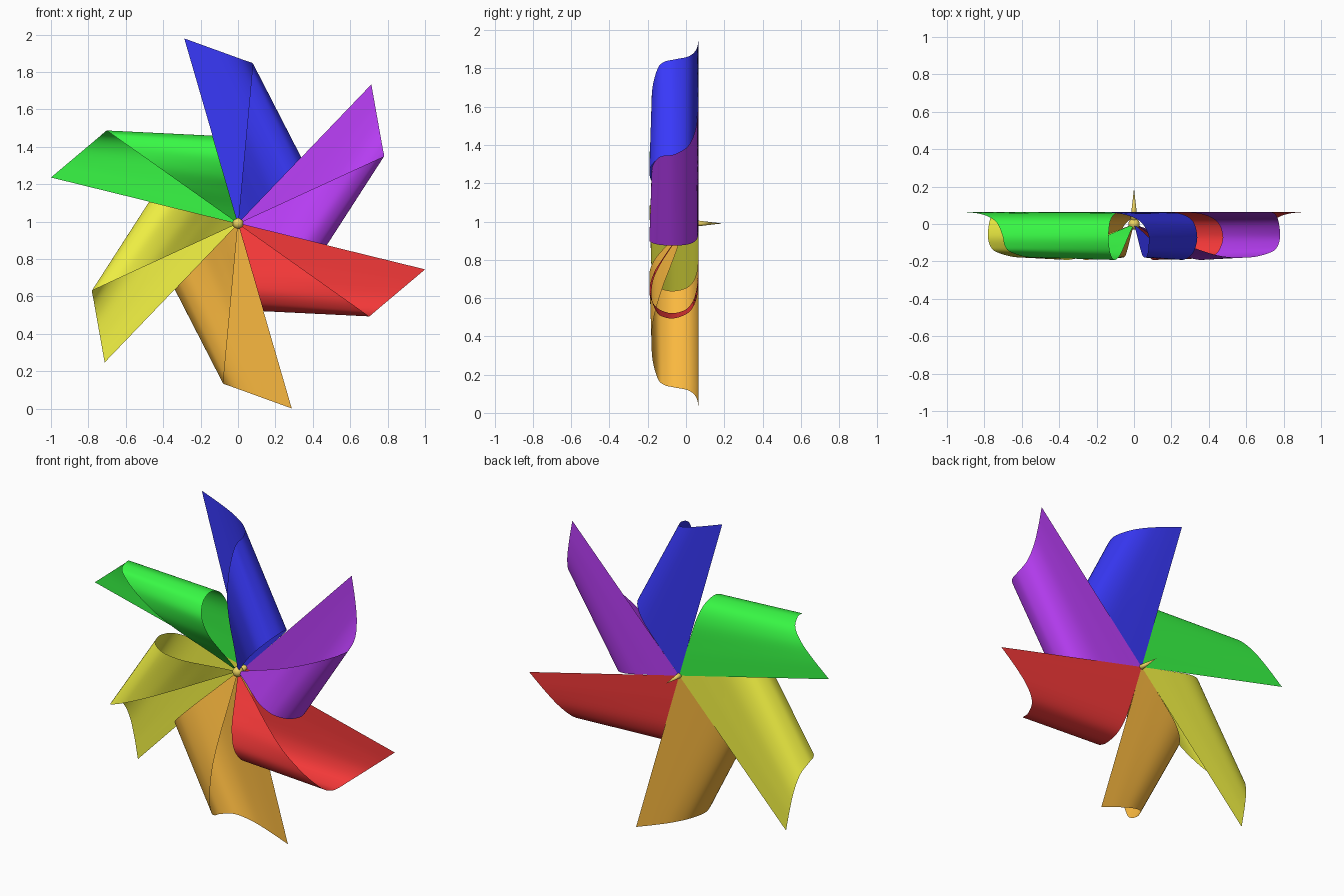
import bpy, bmesh, math
from mathutils import Vector, Matrix

if "Cube" in bpy.data.objects:
    bpy.data.objects.remove(bpy.data.objects["Cube"])

HUB_Z = 0.99
R = 1.03


def paint(obj, name, color):
    mat = bpy.data.materials.new(name)
    mat.diffuse_color = (*color, 1)
    mat.use_nodes = True
    mat.node_tree.nodes["Principled BSDF"].inputs["Base Color"].default_value = mat.diffuse_color
    obj.data.materials.append(mat)


def spline(pts, per=6):
    # Catmull-Rom through the points
    p = [2 * pts[0] - pts[1]] + pts + [2 * pts[-1] - pts[-2]]
    out = []
    for i in range(1, len(p) - 2):
        a, b, c, d = p[i - 1:i + 3]
        for k in range(per):
            t = k / per
            out.append(0.5 * (2 * b + (c - a) * t + (2 * a - 5 * b + 4 * c - d) * t * t
                              + (3 * b - a - 3 * c + d) * t ** 3))
    return out + [pts[-1]]


def finish(bm, name):
    mesh = bpy.data.meshes.new(name)
    bm.to_mesh(mesh)
    bm.free()
    for f in mesh.polygons:
        f.use_smooth = True
    obj = bpy.data.objects.new(name, mesh)
    bpy.context.collection.objects.link(obj)
    return obj


def polar(r, deg):
    return Vector((r * math.cos(math.radians(deg)), 0, r * math.sin(math.radians(deg))))


# Edge curves of one curled sheet, its tip pointing along +x
tip, corner, fold = polar(R, 0), polar(0.86, -21.5), polar(1, -60)
Y = Vector((0, 1, 0))
outer = [tip.lerp(corner, f) + Y * y for f, y in
         [(0, .065), (.35, .063), (.65, .05), (.88, .012), (.995, -.06)]]
outer += [corner * g + Y * y for g, y in
          [(.985, -.115), (.94, -.15), (.8, -.178), (.6, -.172), (.4, -.125), (.2, -.06), (0, 0)]]
inner = [fold * r + Y * y for r, y in
         [(0, .065), (.2, .064), (.36, .055), (.455, .015), (.488, -.06), (.475, -.125),
          (.44, -.168), (.37, -.192), (.27, -.168), (.18, -.115), (.09, -.055), (0, 0)]]
outer, inner = spline(outer), spline(inner)


def blade(name, angle, color):
    bm = bmesh.new()
    n = 12
    rows = [[bm.verts.new(a.lerp(b, k / n)) for k in range(n + 1)]
            for a, b in zip(inner, outer)]
    for r0, r1 in zip(rows, rows[1:]):
        for k in range(n):
            bm.faces.new((r0[k], r0[k + 1], r1[k + 1], r1[k]))
    # all rows meet at the front of the hub
    bmesh.ops.remove_doubles(bm, verts=bm.verts, dist=1e-5)
    bmesh.ops.recalc_face_normals(bm, faces=bm.faces)
    bm.transform(Matrix.Translation((0, 0, HUB_Z)) @ Matrix.Rotation(-math.radians(angle), 4, 'Y'))
    paint(finish(bm, name), name + "_paint", color)


# Six blades
colors = [("red", (.9, .04, .04)), ("purple", (.5, .05, .95)), ("blue", (.04, .04, .95)),
          ("green", (.04, .95, .06)), ("yellow", (.93, .93, .06)), ("orange", (.95, .48, .05))]
for i, (label, col) in enumerate(colors):
    blade(label + "_blade", -13.8 + 60 * i, col)

# Round pin head at the front
gold = (.85, .66, .12)
bm = bmesh.new()
bmesh.ops.create_uvsphere(bm, u_segments=24, v_segments=16, radius=0.03,
                          matrix=Matrix.Translation((0, 0, HUB_Z)))
paint(finish(bm, "pin_head"), "gold", gold)

# Pointed pin running out of the back
bm = bmesh.new()
bmesh.ops.create_cone(bm, segments=24, radius1=0.022, radius2=0, depth=0.19, cap_ends=True,
                      matrix=Matrix.Translation((0, 0.095, HUB_Z)) @ Matrix.Rotation(-math.pi / 2, 4, 'X'))
paint(finish(bm, "pin_spike"), "gold_spike", gold)
